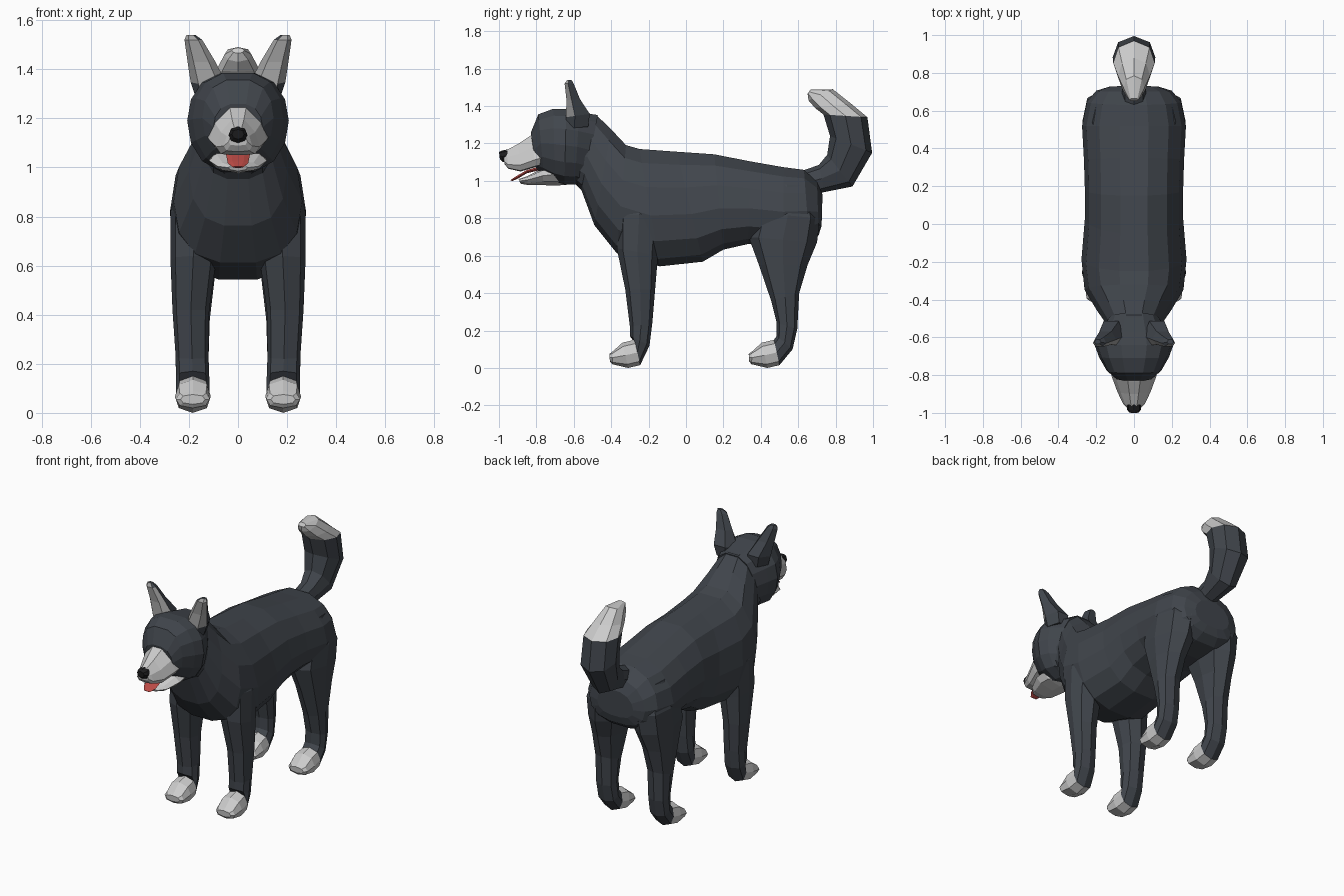
import bpy, bmesh, math


def material(name, rgb):
    m = bpy.data.materials.new(name)
    m.diffuse_color = (*rgb, 1)
    return m


FUR = material("dark_fur", (0.052, 0.060, 0.072))
PALE = material("pale_fur", (0.62, 0.62, 0.62))
INNER = material("inner_ear", (0.36, 0.36, 0.36))
RED = material("tongue_red", (0.50, 0.07, 0.06))
BLACK = material("nose_black", (0.012, 0.012, 0.013))


def loft(name, sections, mat, n=8, side=1, dy=0, egg=1.0, square=0.85, cap_start=True):
    """Skin rings; each section is (y1, z1, y2, z2, half width, centre x),
    where the two points are the ring's opposite edges in the side view."""
    bm = bmesh.new()
    rings = []
    for y1, z1, y2, z2, w, *cx in sections:
        cx = cx[0] if cx else 0
        ring = []
        for i in range(n):
            a = 2 * math.pi * i / n
            c, s = math.cos(a), math.sin(a)
            t = max(0.0, (s + 1) / 2) ** egg
            x = 0 if abs(c) < 1e-6 else math.copysign(abs(c) ** square, c) * w
            ring.append(bm.verts.new((side * (cx + x), y2 + (y1 - y2) * t + dy,
                                      z2 + (z1 - z2) * t)))
        rings.append(ring)
    for r, q in zip(rings, rings[1:]):
        for i in range(n):
            j = (i + 1) % n
            bm.faces.new((r[i], r[j], q[j], q[i]))
    if cap_start:
        bm.faces.new(rings[0])
    bm.faces.new(rings[-1])
    bmesh.ops.recalc_face_normals(bm, faces=bm.faces)
    me = bpy.data.meshes.new(name)
    bm.to_mesh(me)
    bm.free()
    me.materials.append(mat)
    ob = bpy.data.objects.new(name, me)
    bpy.context.collection.objects.link(ob)
    return ob


# Trunk and neck, rump to throat
body = loft("body", [
    (0.73, 0.93, 0.725, 0.76, 0.13),
    (0.70, 1.00, 0.71, 0.71, 0.20),
    (0.63, 1.065, 0.66, 0.67, 0.25),
    (0.52, 1.08, 0.52, 0.65, 0.275),
    (0.35, 1.11, 0.33, 0.66, 0.265),
    (0.15, 1.15, 0.20, 0.63, 0.26),
    (-0.05, 1.165, 0.09, 0.565, 0.26),
    (-0.25, 1.18, -0.14, 0.54, 0.278),
    (-0.32, 1.20, -0.37, 0.61, 0.262),
    (-0.40, 1.285, -0.49, 0.76, 0.20),
    (-0.48, 1.36, -0.56, 0.95, 0.15),
    (-0.58, 1.37, -0.60, 0.99, 0.15),
], FUR, n=14, egg=1.22, square=0.85)

# Head, broad across the crown and narrow at the chin
head = loft("head", [
    (-0.47, 1.355, -0.55, 0.96, 0.14),
    (-0.57, 1.375, -0.595, 0.975, 0.185),
    (-0.64, 1.39, -0.65, 0.975, 0.207),
    (-0.71, 1.39, -0.70, 0.99, 0.185),
    (-0.79, 1.36, -0.76, 1.03, 0.145),
    (-0.83, 1.26, -0.80, 1.06, 0.10),
], FUR, n=14, egg=0.95, square=0.74)

# Legs and paws
FRONT_LEG = [
    (-0.34, 0.98, -0.15, 0.98, 0.08, 0.125),
    (-0.37, 0.82, -0.13, 0.82, 0.10, 0.175),
    (-0.37, 0.64, -0.15, 0.60, 0.093, 0.182),
    (-0.325, 0.42, -0.165, 0.42, 0.075, 0.192),
    (-0.30, 0.22, -0.18, 0.24, 0.067, 0.187),
    (-0.30, 0.17, -0.195, 0.12, 0.068, 0.185),
    (-0.275, 0.15, -0.245, 0.015, 0.068, 0.184),
]
HIND_LEG = [
    (0.42, 0.99, 0.66, 0.97, 0.09, 0.13),
    (0.37, 0.83, 0.718, 0.80, 0.12, 0.153),
    (0.335, 0.70, 0.70, 0.67, 0.108, 0.165),
    (0.39, 0.55, 0.65, 0.55, 0.085, 0.18),
    (0.455, 0.36, 0.605, 0.40, 0.072, 0.187),
    (0.485, 0.24, 0.595, 0.21, 0.067, 0.187),
    (0.485, 0.17, 0.57, 0.10, 0.068, 0.185),
    (0.47, 0.15, 0.50, 0.015, 0.068, 0.184),
]
PAW = [
    (-0.275, 0.15, -0.245, 0.015, 0.068, 0.184),
    (-0.34, 0.135, -0.31, 0.0, 0.073, 0.184),
    (-0.39, 0.09, -0.395, 0.02, 0.068, 0.184),
    (-0.41, 0.075, -0.407, 0.035, 0.05, 0.184),
]
joined = [head]
for side, tag in ((1, "left"), (-1, "right")):
    joined.append(loft(f"front_leg_{tag}", FRONT_LEG, FUR, side=side, square=0.7))
    joined.append(loft(f"hind_leg_{tag}", HIND_LEG, FUR, side=side, square=0.7))
    for dy, pos in ((0, "front"), (0.745, "hind")):
        loft(f"{pos}_paw_{tag}", PAW, PALE, side=side, dy=dy, square=0.7, cap_start=False)

# Tail with pale tip
joined.append(loft("tail", [
    (0.58, 1.04, 0.64, 0.92, 0.06),
    (0.71, 1.085, 0.74, 0.94, 0.065),
    (0.755, 1.14, 0.89, 0.97, 0.085),
    (0.77, 1.24, 0.995, 1.15, 0.113),
    (0.735, 1.355, 0.97, 1.34, 0.11),
], FUR))
loft("tail_tip", [
    (0.735, 1.355, 0.97, 1.34, 0.11),
    (0.69, 1.39, 0.88, 1.415, 0.085),
    (0.655, 1.43, 0.785, 1.49, 0.055),
    (0.65, 1.465, 0.665, 1.488, 0.025),
], PALE, cap_start=False)

# Fuse head, legs and tail into the body
for part in joined:
    mod = body.modifiers.new("join", 'BOOLEAN')
    mod.operation, mod.solver, mod.object = 'UNION', 'EXACT', part
deps = bpy.context.evaluated_depsgraph_get()
fused = bpy.data.meshes.new_from_object(body.evaluated_get(deps))
body.modifiers.clear()
body.data = fused
for part in joined:
    bpy.data.objects.remove(part)

# Ears, with a lighter front face
for side, tag in ((1, "left"), (-1, "right")):
    ear = loft(f"ear_{tag}", [
        (-0.51, 1.29, -0.645, 1.28, 0.06, 0.112),
        (-0.50, 1.36, -0.645, 1.34, 0.072, 0.121),
        (-0.56, 1.44, -0.64, 1.43, 0.056, 0.150),
        (-0.595, 1.52, -0.65, 1.52, 0.036, 0.182),
        (-0.61, 1.54, -0.635, 1.54, 0.018, 0.192),
    ], FUR, n=6, side=side, egg=1.5)
    ear.data.materials.append(INNER)
    for f in ear.data.polygons:
        if f.normal.y < -0.5:
            f.material_index = 1

# Muzzle, jaw, tongue and nose
loft("muzzle", [
    (-0.76, 1.29, -0.73, 1.09, 0.13),
    (-0.835, 1.25, -0.80, 1.075, 0.118),
    (-0.90, 1.205, -0.885, 1.05, 0.088),
    (-0.96, 1.17, -0.95, 1.065, 0.058),
    (-0.98, 1.155, -0.97, 1.09, 0.038),
], PALE, n=10, egg=2.2, square=1.1)
loft("lower_jaw", [
    (-0.65, 1.03, -0.63, 0.98, 0.06),
    (-0.71, 1.08, -0.69, 0.975, 0.115),
    (-0.77, 1.065, -0.76, 0.977, 0.118),
    (-0.85, 1.025, -0.845, 0.978, 0.085),
    (-0.895, 1.01, -0.885, 0.985, 0.04),
], PALE, egg=0.8)
loft("tongue", [
    (-0.76, 1.085, -0.76, 1.06, 0.05),
    (-0.85, 1.06, -0.85, 1.04, 0.048),
    (-0.91, 1.025, -0.90, 1.01, 0.042),
    (-0.94, 1.005, -0.93, 0.998, 0.022),
], RED, n=6)
loft("nose", [
    (-0.955, 1.168, -0.955, 1.10, 0.038),
    (-0.985, 1.162, -0.98, 1.10, 0.038),
    (-1.0, 1.155, -0.995, 1.115, 0.025),
], BLACK)
